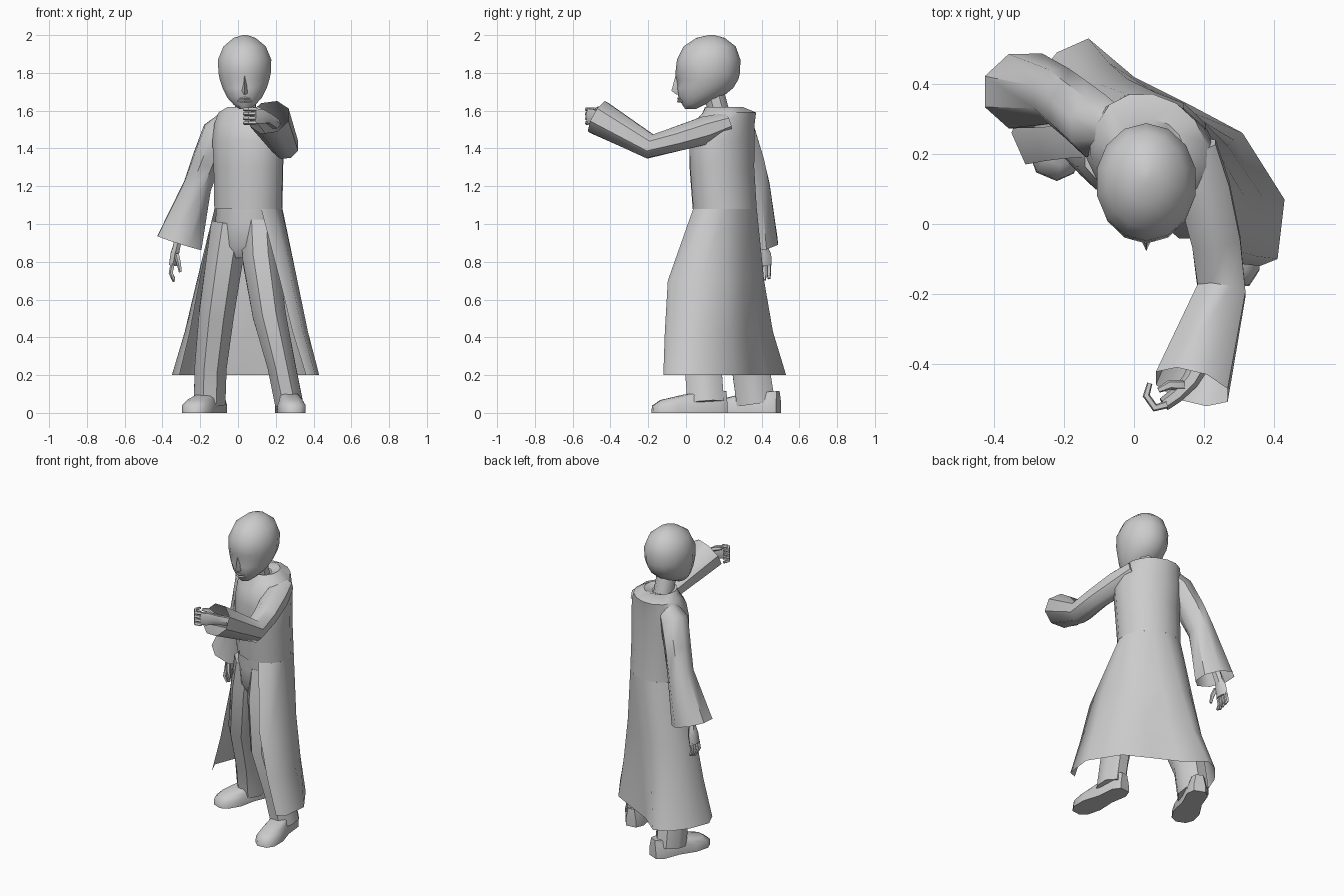
import bpy, bmesh
from math import sin, cos, radians, pi
from mathutils import Vector as V


def loft(name, rings, closed=True, cap0=False, cap1=False, angle=45):
    """Skin a list of equal-length point rings."""
    bm = bmesh.new()
    rows = [[bm.verts.new(p) for p in r] for r in rings]
    n = len(rows[0])
    for a, b in zip(rows, rows[1:]):
        for i in range(n if closed else n - 1):
            j = (i + 1) % n
            bm.faces.new((a[i], a[j], b[j], b[i]))
    if cap0:
        bm.faces.new(rows[0][::-1])
    if cap1:
        bm.faces.new(rows[-1])
    bmesh.ops.recalc_face_normals(bm, faces=bm.faces)
    me = bpy.data.meshes.new(name)
    bm.to_mesh(me)
    bm.free()
    ob = bpy.data.objects.new(name, me)
    bpy.context.collection.objects.link(ob)
    bpy.ops.object.select_all(action='DESELECT')
    ob.select_set(True)
    bpy.context.view_layer.objects.active = ob
    bpy.ops.object.shade_smooth_by_angle(angle=radians(angle))
    return ob


def tube(name, path, n=8, ref=(1, 0, 0), cap0=True, cap1=True):
    """Path of (x, y, z, radius along ref, radius across)."""
    pts = [V(p[:3]) for p in path]
    rings = []
    for i, p in enumerate(path):
        t = (pts[min(i + 1, len(pts) - 1)] - pts[max(i - 1, 0)]).normalized()
        u = V(ref)
        u = (u - t * u.dot(t)).normalized()
        v = t.cross(u)
        rings.append([pts[i] + u * p[3] * cos(2 * pi * (k + .5) / n)
                      + v * p[4] * sin(2 * pi * (k + .5) / n) for k in range(n)])
    return loft(name, rings, True, cap0, cap1)


YAW = radians(-32)  # the body is turned, one shoulder back


def body(t, z, cx, cy, a, b):
    """Point on a turned ellipse, t = 0 at the chest."""
    return V((cx + cos(YAW) * a * sin(t) + sin(YAW) * b * cos(t),
              cy + sin(YAW) * a * sin(t) - cos(YAW) * b * cos(t), z))


def body_rings(levels, n=14):
    return [[body(2 * pi * k / n, *lv) for k in range(n)] for lv in levels]


# coat top
waist = (1.08, .055, .205, .19, .165)
loft("coat_top", body_rings([
    waist, (1.3, .055, .19, .195, .165), (1.44, .055, .19, .205, .165),
    (1.53, .055, .2, .195, .155), (1.59, .05, .23, .165, .135),
    (1.62, .045, .2, .1, .1), (1.6, .04, .19, .06, .06)]))

# open coat skirt
hem = [(-.31, .17), (-.35, .26), (-.3, .39), (-.22, .49), (-.13, .53), (0, .42),
       (.16, .34), (.31, .26), (.43, .07), (.41, -.1), (.36, -.12)]
top, mid, low, end = [], [], [], []
for i, (hx, hy) in enumerate(hem):
    w = body(radians(-50 - 26 * i), *waist)
    ky = .85 if i > 7 else .25
    top.append(w)
    mid.append(V((w.x + (hx - w.x) * .42, w.y + (hy - w.y) * ky, .7)))
    low.append(V((w.x + (hx - w.x) * .7, w.y + (hy - w.y) * (ky + .3 if ky < .5 else .95), .43)))
    end.append(V((hx, hy, .2)))
loft("coat_skirt", [top, mid, low, end], closed=False, angle=60)

# hips inside the coat
loft("hips", body_rings([(1.12, .055, .2, .18, .155), (1.0, .05, .2, .18, .15),
                         (.88, .045, .19, .16, .13), (.82, .04, .19, .08, .09)]), cap1=True)

# trouser legs
tube("right_leg", [(-.04, .21, 1.0, .11, .12), (-.07, .21, .82, .105, .12),
                   (-.115, .24, .52, .1, .11), (-.145, .34, .25, .092, .108),
                   (-.15, .37, .05, .09, .11)])
tube("left_leg", [(.11, .15, 1.0, .1, .12), (.12, .11, .82, .105, .12),
                  (.165, .06, .52, .095, .11), (.23, .09, .25, .08, .105),
                  (.27, .105, .05, .08, .105)])


# shoes
def shoe(name, heel, toe, wid):
    h, t = V(heel), V(toe)
    d = t - h
    s = V((-d.y, d.x)).normalized() * wid
    outline = [(0, .45), (.12, .8), (.4, .75), (.68, 1), (.9, .85), (1, .4)]
    outline += [(u, -v) for u, v in reversed(outline)]
    rings = []
    for z, k, lim in [(0, 1, 1), (.045, 1, .99), (.08, .8, .88), (.115, .62, .55)]:
        ring = []
        for u, v in outline:
            p = h + d * (.02 + (u - .02) * lim) + s * v * k
            ring.append((p.x, p.y, z * (1 - .15 * u)))
        rings.append(ring)
    loft(name, rings, cap0=True, cap1=True, angle=55)


shoe("right_shoe", (-.1, .49), (-.25, .135), .08)
shoe("left_shoe", (.25, .215), (.3, -.18), .075)

# sleeves, open at the cuffs
tube("right_sleeve", [(-.05, .27, 1.55, .06, .06), (-.11, .28, 1.48, .085, .095),
                      (-.17, .33, 1.33, .08, .09), (-.215, .365, 1.2, .08, .085),
                      (-.31, .38, .9, .132, .115)], cap1=False)
tube("left_sleeve", [(.17, .22, 1.535, .07, .06), (.2, .1, 1.495, .08, .08),
                     (.235, -.05, 1.45, .075, .07), (.25, -.19, 1.41, .075, .07),
                     (.165, -.465, 1.565, .115, .1)], cap1=False)

# lowered hand
tube("right_wrist", [(-.3, .38, 1.0, .03, .03), (-.325, .4, .88, .022, .03),
                     (-.335, .405, .84, .026, .046), (-.345, .405, .78, .024, .048)], 6)
for i in range(4):
    y = .37 + .023 * i
    tube("right_finger", [(-.345, y, .79, .012, .012), (-.355, y, .74, .012, .012),
                          (-.338, y, .695 + .008 * abs(i - 1), .008, .008)], 5)
tube("right_thumb", [(-.325, .37, .84, .014, .014), (-.312, .35, .79, .013, .013),
                     (-.305, .35, .745, .008, .008)], 5)

# raised hand
Z = (0, 0, 1)
tube("left_wrist", [(.2, -.38, 1.53, .03, .03), (.16, -.45, 1.56, .03, .025),
                    (.12, -.49, 1.57, .045, .022), (.085, -.515, 1.572, .045, .02)], 6, Z)
for i in range(4):
    z = 1.535 + .024 * i
    tube("left_finger", [(.095, -.515, z, .012, .012), (.06, -.525, z, .012, .012),
                         (.035, -.49, z, .011, .011), (.045, -.455, z, .008, .008)], 5, Z)
tube("left_thumb", [(.14, -.46, 1.59, .015, .015), (.1, -.46, 1.61, .014, .014),
                    (.07, -.475, 1.61, .008, .008)], 5, Z)

# neck
tube("neck", [(.04, .18, 1.57, .06, .06), (.036, .14, 1.72, .06, .06)])

# head: (z, centre y, half width, half depth, socket dent)
rings = []
for z, cy, rx, ry, dent in [
        (1.61, .025, .03, .03, 0), (1.632, .04, .06, .06, 0), (1.67, .075, .095, .115, 0),
        (1.72, .1, .12, .15, 0), (1.765, .112, .135, .165, .018), (1.8, .115, .142, .171, 0),
        (1.87, .12, .145, .168, 0), (1.94, .125, .115, .138, 0), (1.985, .13, .06, .075, 0),
        (2.0, .135, .012, .015, 0)]:
    ring = []
    for k in range(14):
        a = 2 * pi * k / 14
        y = cy - ry * cos(a) + (dent if k in (1, 13) else 0)
        ring.append((.035 + rx * sin(a), y, z))
    rings.append(ring)
loft("head", rings, cap0=True, cap1=True, angle=50)

# nose and mouth
loft("nose", [[(.035 - w, -.02, z), (.035, y, z), (.035 + w, -.02, z)]
              for z, w, y in [(1.785, .012, -.056), (1.705, .026, -.077), (1.685, .022, -.05)]],
     cap0=True, cap1=True)
for z in (1.664, 1.65):
    tube("lip", [(.0, -.02, z, .006, .006), (.035, -.038, z, .009, .009),
                 (.07, -.02, z, .006, .006)], 6, Z)
